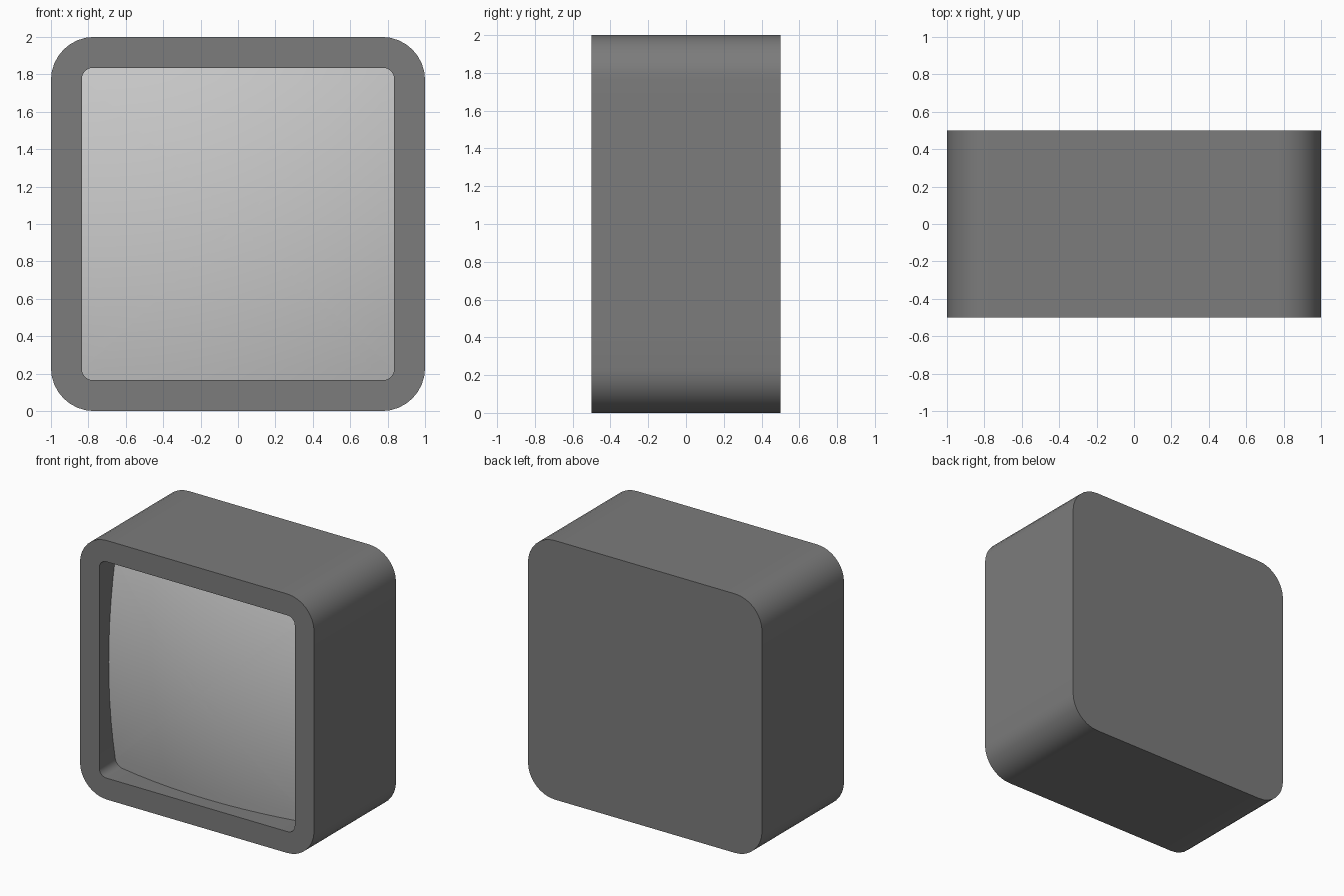
import bpy, bmesh, math

if "Cube" in bpy.data.objects:
    bpy.data.objects.remove(bpy.data.objects["Cube"])

CZ = 1.0          # height of the centre
OPEN = 0.835      # half width of the front opening
R = 3.9           # bulge radius of the screen
SEG, SIDE = 8, 10


def rounded_square(h, r):
    """Points (x, z) around a rounded square, with subdivided sides."""
    pts = []
    for q in range(4):
        rot = math.radians(90 * q)
        c, s = math.cos(rot), math.sin(rot)
        local = [(h, -(h - r) + 2 * (h - r) * i / SIDE) for i in range(SIDE)]
        for i in range(SEG):
            a = math.pi / 2 * i / SEG
            local.append((h - r + r * math.cos(a), h - r + r * math.sin(a)))
        pts += [(x * c - z * s, x * s + z * c) for x, z in local]
    return pts


def bulge(x, z):
    return -0.475 + R - math.sqrt(R * R - x * x - z * z)


def ring(bm, pts, depth):
    return [bm.verts.new((x, depth(x, z), z + CZ)) for x, z in pts]


def bridge(bm, a, b):
    n = len(a)
    for i in range(n):
        j = (i + 1) % n
        bm.faces.new((a[i], a[j], b[j], b[i]))


def finish(bm, name, grey):
    mesh = bpy.data.meshes.new(name)
    bm.to_mesh(mesh)
    bm.free()
    ob = bpy.data.objects.new(name, mesh)
    bpy.context.collection.objects.link(ob)
    if grey is not None:
        mat = bpy.data.materials.new(name + "_grey")
        mat.diffuse_color = (grey, grey, grey, 1)
        mat.use_nodes = True
        mat.node_tree.nodes["Principled BSDF"].inputs["Base Color"].default_value = mat.diffuse_color
        mesh.materials.append(mat)
    bpy.ops.object.select_all(action='DESELECT')
    ob.select_set(True)
    bpy.context.view_layer.objects.active = ob
    bpy.ops.object.shade_smooth_by_angle(angle=math.radians(35))


outer = rounded_square(1.0, 0.23)
inner = rounded_square(OPEN, 0.06)

# Housing: back panel, outer walls, front rim, walls of the recess
bm = bmesh.new()
back = ring(bm, outer, lambda x, z: 0.5)
front = ring(bm, outer, lambda x, z: -0.5)
rim = ring(bm, inner, lambda x, z: -0.5)
recess = ring(bm, inner, bulge)
bm.faces.new(back[::-1])
bridge(bm, back, front)
bridge(bm, front, rim)
bridge(bm, rim, recess)
bmesh.ops.recalc_face_normals(bm, faces=bm.faces)
# The recess is open, so make sure the back panel faces backwards
bm.faces.ensure_lookup_table()
if bm.faces[0].normal.y < 0:
    bmesh.ops.reverse_faces(bm, faces=bm.faces)
finish(bm, "housing", 0.2)

# Screen: shallow dome set in the recess, built from shrinking rings
bm = bmesh.new()
prev = ring(bm, inner, bulge)
for k in range(11, 0, -1):
    cur = ring(bm, [(x * k / 12, z * k / 12) for x, z in inner], bulge)
    bridge(bm, prev, cur)
    prev = cur
tip = bm.verts.new((0, bulge(0, 0), CZ))
for i in range(len(prev)):
    bm.faces.new((prev[i], prev[(i + 1) % len(prev)], tip))
bm.normal_update()
if tip.normal.y > 0:
    bmesh.ops.reverse_faces(bm, faces=bm.faces)
finish(bm, "screen", None)
